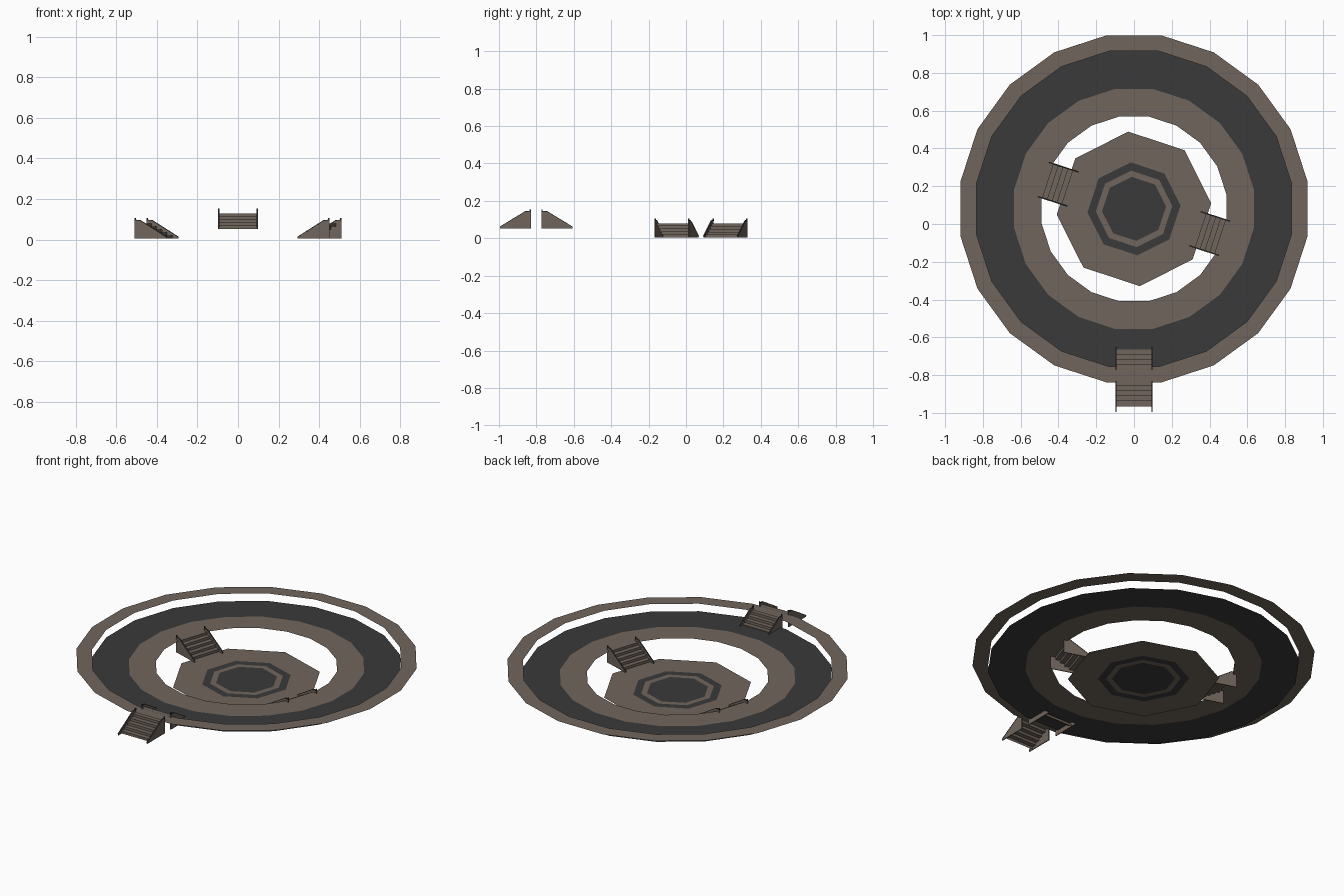
import bpy, bmesh, math
from mathutils import Matrix, Vector

if "Cube" in bpy.data.objects:
    bpy.data.objects.remove(bpy.data.objects["Cube"])

CY = 0.08  # centre of all rings in y


def material(name, rgb):
    m = bpy.data.materials.new(name)
    m.diffuse_color = (*rgb, 1)
    m.use_nodes = True
    m.node_tree.nodes["Principled BSDF"].inputs["Base Color"].default_value = m.diffuse_color
    return m


BROWN = material("brown stone", (0.162, 0.130, 0.107))
DARK = material("dark grey", (0.042, 0.042, 0.042))


def finish(name, bm, mat, matrix=None):
    me = bpy.data.meshes.new(name)
    bm.to_mesh(me)
    bm.free()
    me.materials.append(mat)
    ob = bpy.data.objects.new(name, me)
    if matrix:
        ob.matrix_world = matrix
    bpy.context.collection.objects.link(ob)
    return ob


def ring(name, sides, r_out, r_in, z, start, mat):
    """Flat polygonal ring, or a full disc when r_in is 0."""
    bm = bmesh.new()

    def loop(r):
        return [bm.verts.new((r * math.cos(start + 2 * math.pi * i / sides),
                              CY + r * math.sin(start + 2 * math.pi * i / sides), z))
                for i in range(sides)]
    a = loop(r_out)
    if r_in:
        b = loop(r_in)
        for i in range(sides):
            j = (i + 1) % sides
            bm.faces.new((a[i], a[j], b[j], b[i]))
    else:
        bm.faces.new(a)
    return finish(name, bm, mat)


# Raised outer rim, road-like band and inner walkway (20 sides)
S20 = math.radians(9)
ring("outer_rim", 20, 0.93, 0.845, 0.125, S20, BROWN)
ring("middle_band", 20, 0.845, 0.643, 0.08, S20, DARK)
ring("inner_walkway", 20, 0.643, 0.495, 0.08, S20, BROWN)

# Sunken octagonal floor with concentric insets
S8 = math.radians(4.2)
ring("pit_floor", 8, 0.41, 0.247, 0.0, S8, BROWN)
ring("pit_dark_band", 8, 0.247, 0.203, 0.0, S8, DARK)
ring("pit_light_band", 8, 0.203, 0.170, 0.0, S8, BROWN)
ring("pit_centre", 8, 0.170, 0, 0.0, S8, DARK)


def prism(name, profile, x, thick, mat, matrix):
    """Extrude a (t, z) profile across x."""
    bm = bmesh.new()
    f = bm.faces.new([bm.verts.new((x - thick / 2, t, z)) for t, z in profile])
    ext = bmesh.ops.extrude_face_region(bm, geom=[f])
    bmesh.ops.translate(bm, vec=(thick, 0, 0),
                        verts=[v for v in ext["geom"] if isinstance(v, bmesh.types.BMVert)])
    bmesh.ops.recalc_face_normals(bm, faces=bm.faces)
    return finish(name, bm, mat, matrix)


def staircase(name, foot, up, z):
    """Stair starting at foot (x, y) and climbing in direction up (radians)."""
    M = Matrix.Translation((foot[0], foot[1], z)) @ Matrix.Rotation(up - math.pi / 2, 4, 'Z')
    # steps: open folded sheet
    n, t0, t1, h = 5, 0.03, 0.165, 0.076
    pts = [(t0, 0)]
    for i in range(n):
        pts += [(t0 + (t1 - t0) * i / n, h * (i + 1) / n),
                (t0 + (t1 - t0) * (i + 1) / n, h * (i + 1) / n)]
    bm = bmesh.new()
    rows = [[bm.verts.new((x, t, q)) for x in (-0.094, 0.094)] for t, q in pts]
    for a, b in zip(rows, rows[1:]):
        bm.faces.new((a[0], a[1], b[1], b[0]))
    finish(name + "_steps", bm, BROWN, M)
    # side panels, rail caps and posts
    side = [(0, 0), (0, 0.006), (0.135, 0.088), (0.165, 0.09), (0.165, 0)]
    cap = [(0, 0.006), (0, 0.010), (0.135, 0.092), (0.165, 0.094), (0.165, 0.09), (0.135, 0.088)]
    post = [(0.159, 0.09), (0.165, 0.09), (0.165, 0.101), (0.159, 0.101)]
    for tag, x in (("left", -0.095), ("right", 0.095)):
        prism(f"{name}_{tag}_panel", side, x, 0.005, BROWN, M)
        prism(f"{name}_{tag}_rail", cap, x, 0.007, DARK, M)
        prism(f"{name}_{tag}_post", post, x, 0.007, DARK, M)


# Two stairs from the pit up to the walkway
for label, deg in (("pit_stair_left", 162), ("pit_stair_right", -18)):
    a = math.radians(deg)
    staircase(label, (0.34 * math.cos(a), CY + 0.34 * math.sin(a)), a, 0.004)

# Entrance stairs over the outer rim
staircase("entrance_stair_outer", (0, -0.995), math.pi / 2, 0.053)
staircase("entrance_stair_inner", (0, -0.607), -math.pi / 2, 0.053)
